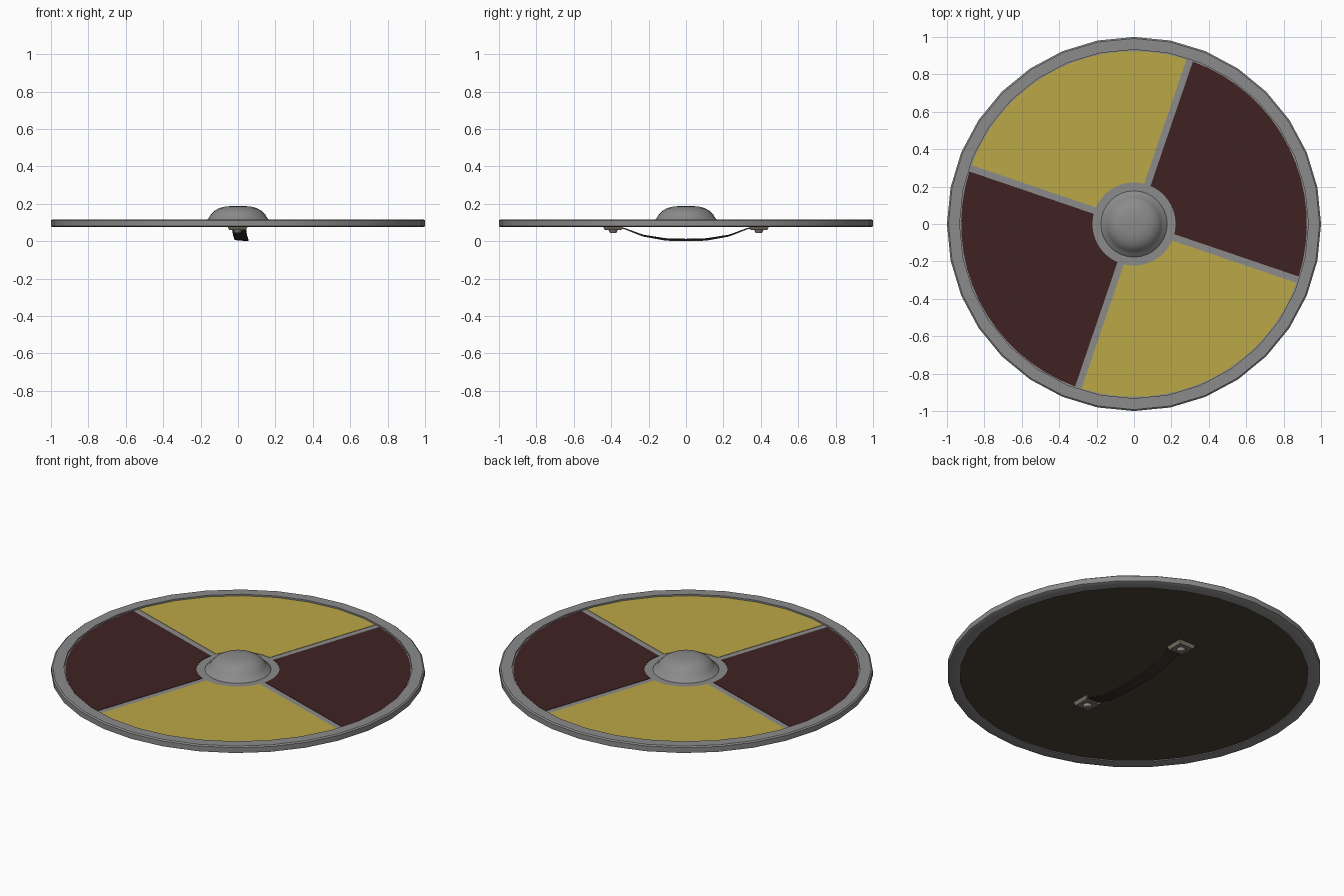
import bpy, bmesh, math
from mathutils import Matrix

if "Cube" in bpy.data.objects:
    bpy.data.objects.remove(bpy.data.objects["Cube"])


def mat(name, r, g, b):
    m = bpy.data.materials.new(name)
    m.diffuse_color = (r, g, b, 1)
    m.use_nodes = True
    m.node_tree.nodes["Principled BSDF"].inputs["Base Color"].default_value = m.diffuse_color
    return m


STEEL = mat("steel_grey", 0.26, 0.26, 0.26)
YELLOW = mat("mustard_yellow", 0.50, 0.39, 0.062)
RED = mat("dark_red", 0.052, 0.016, 0.016)
WOOD = mat("dark_wood", 0.070, 0.052, 0.035)
LEATHER = mat("dark_leather", 0.040, 0.030, 0.024)
BRACKET = mat("bracket_metal", 0.20, 0.18, 0.13)
SEG = 32


def finish(bm, name, mats, smooth=None):
    bmesh.ops.recalc_face_normals(bm, faces=bm.faces)
    me = bpy.data.meshes.new(name)
    bm.to_mesh(me)
    bm.free()
    for m in mats:
        me.materials.append(m)
    ob = bpy.data.objects.new(name, me)
    bpy.context.collection.objects.link(ob)
    if smooth:
        bpy.ops.object.select_all(action='DESELECT')
        ob.select_set(True)
        bpy.context.view_layer.objects.active = ob
        bpy.ops.object.shade_smooth_by_angle(angle=math.radians(smooth))
    return ob


def lathe(name, profile, m, closed=False, smooth=35):
    """Spin an (r, z) profile around z."""
    bm = bmesh.new()
    vs = [bm.verts.new((r, 0, z)) for r, z in profile]
    es = [bm.edges.new(p) for p in zip(vs, vs[1:])]
    if closed:
        es.append(bm.edges.new((vs[-1], vs[0])))
    bmesh.ops.spin(bm, geom=vs + es, axis=(0, 0, 1), cent=(0, 0, 0),
                   angle=2 * math.pi, steps=SEG, use_duplicate=False)
    bmesh.ops.remove_doubles(bm, verts=bm.verts, dist=1e-4)
    return finish(bm, name, [m], smooth)


# Metal rim
lathe("rim", [(0.932, 0.075), (0.99, 0.075), (1.0, 0.08), (1.0, 0.111),
              (0.992, 0.117), (0.932, 0.117)], STEEL, closed=True)

# Board: grey painted front, wooden back
bm = bmesh.new()
bmesh.ops.create_cone(bm, cap_ends=True, segments=SEG, radius1=0.945, radius2=0.945,
                      depth=0.028, matrix=Matrix.Translation((0, 0, 0.094)))
bmesh.ops.recalc_face_normals(bm, faces=bm.faces)
for f in bm.faces:
    f.material_index = 0 if f.normal.z > 0.5 else 1
finish(bm, "board", [STEEL, WOOD])

# Four painted fields, separated by narrow grey bands
R_IN, R_OUT, GAP, TILT, N = 0.222, 0.924, 0.018, math.radians(71.2), 16


def field(k):
    start = TILT + k * math.pi / 2
    bm = bmesh.new()
    rows = []
    for r in (R_IN, R_OUT):
        a = math.asin(GAP / r)
        row = []
        for i in range(N + 1):
            t = start + a + (math.pi / 2 - 2 * a) * i / N
            row.append(bm.verts.new((r * math.cos(t), r * math.sin(t), 0.107)))
        rows.append(row)
    faces = [bm.faces.new((rows[0][i], rows[1][i], rows[1][i + 1], rows[0][i + 1]))
             for i in range(N)]
    ext = bmesh.ops.extrude_face_region(bm, geom=faces)
    for v in ext["geom"]:
        if isinstance(v, bmesh.types.BMVert):
            v.co.z += 0.003
    finish(bm, "painted_field_%d" % (k + 1), [YELLOW if k % 2 == 0 else RED])


for k in range(4):
    field(k)

# Domed centre boss
lathe("boss", [(0.178, 0.107), (0.174, 0.113), (0.16, 0.119), (0.145, 0.143), (0.125, 0.163),
               (0.10, 0.177), (0.07, 0.185), (0.035, 0.188), (0, 0.188)], STEEL, smooth=60)

# Leather grip strap, slightly skewed as it sags
bm = bmesh.new()
rows = []
for y, z, s in [(-0.38, 0.075, 0), (-0.33, 0.068, 0), (-0.23, 0.030, 0.5), (-0.11, 0.012, 1),
                (0, 0.009, 1), (0.11, 0.012, 1), (0.23, 0.030, 0.5), (0.33, 0.068, 0),
                (0.38, 0.075, 0)]:
    cx = 0.005 + 0.013 * s
    pts = [(-0.037, 0.003 * s), (0.037, -0.003 * s)]
    rows.append([bm.verts.new((cx + dx, y, z + dz + h)) for h in (-0.0035, 0.0035)
                 for dx, dz in (pts if h < 0 else pts[::-1])])
for a, b in zip(rows, rows[1:]):
    for i in range(4):
        j = (i + 1) % 4
        bm.faces.new((a[i], a[j], b[j], b[i]))
bm.faces.new(rows[0])
bm.faces.new(rows[-1])
low = min(v.co.z for v in bm.verts)
for v in bm.verts:
    if v.co.z < 0.02:
        v.co.z -= low
finish(bm, "grip_strap", [LEATHER], 35)

# Square brackets with studs at each strap end
for side, label in ((-1, "front"), (1, "back")):
    y = 0.39 * side
    bm = bmesh.new()
    bmesh.ops.create_cone(bm, cap_ends=True, segments=4, radius1=0.064, radius2=0.076, depth=0.02,
                          matrix=Matrix.Translation((-0.002, y, 0.070)) @ Matrix.Rotation(math.pi / 4, 4, 'Z'))
    # create_cone may start on an axis or a diagonal: keep the square aligned to the axes
    if sum(abs(v.co.x + 0.002) < 0.001 for v in bm.verts):
        bmesh.ops.rotate(bm, verts=bm.verts, cent=(-0.002, y, 0),
                         matrix=Matrix.Rotation(math.pi / 4, 3, 'Z'))
    finish(bm, label + "_bracket", [BRACKET])
    bm = bmesh.new()
    bmesh.ops.create_cone(bm, cap_ends=True, segments=12, radius1=0.017, radius2=0.025, depth=0.016,
                          matrix=Matrix.Translation((-0.002, y, 0.053)))
    finish(bm, label + "_stud", [STEEL], 35)
